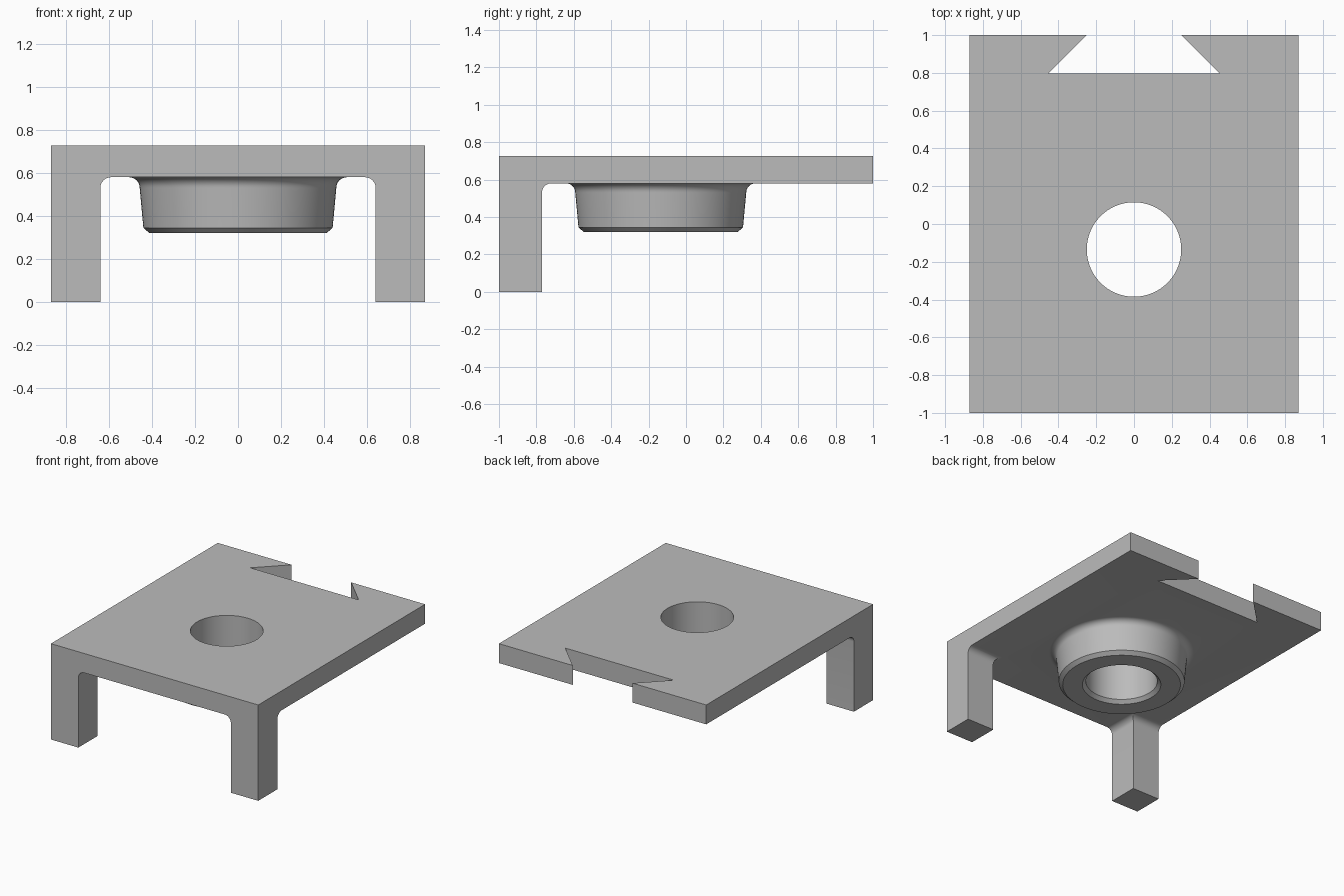
import bpy, bmesh, math

if "Cube" in bpy.data.objects:
    bpy.data.objects.remove(bpy.data.objects["Cube"])

grey = bpy.data.materials.new("plain_grey")
grey.diffuse_color = (0.5, 0.5, 0.5, 1)
grey.use_nodes = True
grey.node_tree.nodes["Principled BSDF"].inputs["Base Color"].default_value = grey.diffuse_color

BOSS_Y = -0.135          # centre of boss and bore
TOP, UNDER = 0.727, 0.58  # plate faces


def loft(name, rings):
    """Closed solid from a stack of matching rings of points, bottom to top."""
    bm = bmesh.new()
    loops = [[bm.verts.new(p) for p in ring] for ring in rings]
    n = len(loops[0])
    for a, b in zip(loops, loops[1:]):
        for i in range(n):
            j = (i + 1) % n
            bm.faces.new((a[i], a[j], b[j], b[i]))
    bm.faces.new(loops[0][::-1])
    bm.faces.new(loops[-1])
    bmesh.ops.recalc_face_normals(bm, faces=bm.faces)
    mesh = bpy.data.meshes.new(name)
    bm.to_mesh(mesh)
    bm.free()
    mesh.materials.append(grey)
    ob = bpy.data.objects.new(name, mesh)
    bpy.context.collection.objects.link(ob)
    return ob


def turned(name, profile, n=96):
    """Round solid about the boss axis from (radius, z) pairs."""
    return loft(name, [[(r * math.cos(2 * math.pi * i / n),
                         BOSS_Y + r * math.sin(2 * math.pi * i / n), z)
                        for i in range(n)] for r, z in profile])


def fillet(radius, steps=8):
    """(outward offset, z) pairs of a concave round ending at the plate."""
    for i in range(steps + 1):
        a = math.pi / 2 * i / steps
        yield radius * (1 - math.cos(a)), UNDER - radius * (1 - math.sin(a))


def combine(target, tool, operation):
    mod = target.modifiers.new(operation, 'BOOLEAN')
    mod.operation, mod.solver, mod.object = operation, 'EXACT', tool
    bpy.context.view_layer.objects.active = target
    bpy.ops.object.modifier_apply(modifier=mod.name)
    bpy.data.objects.remove(tool)


# plate with dovetail notch in the back edge
outline = [(-0.87, -1), (0.87, -1), (0.87, 1), (0.25, 1),
           (0.455, 0.797), (-0.455, 0.797), (-0.25, 1), (-0.87, 1)]
bracket = loft("bracket_plate", [[(x, y, z) for x, y in outline] for z in (UNDER, TOP)])

# front legs with filleted inner sides
sections = [(0, 0)] + list(fillet(0.05)) + [(0.05, 0.65)]
for side in (-1, 1):
    leg = loft("leg", [[(side * 0.87, -1, z), (side * (0.64 - d), -1, z),
                        (side * (0.64 - d), -0.77 + d, z), (side * 0.87, -0.77 + d, z)]
                       for d, z in sections])
    combine(bracket, leg, 'UNION')

# tapered round boss, chamfered below and filleted into the plate
boss = turned("boss", [(0.412, 0.32), (0.44, 0.345)]
              + [(0.457 + d, z) for d, z in fillet(0.05)] + [(0.507, 0.65)])
combine(bracket, boss, 'UNION')

# through bore with chamfered lower mouth
bore = turned("bore", [(0.295, 0.30), (0.25, 0.345), (0.25, 0.9)])
combine(bracket, bore, 'DIFFERENCE')

# smooth the rounds, keep the edges crisp
bpy.ops.object.select_all(action='DESELECT')
bracket.select_set(True)
bpy.context.view_layer.objects.active = bracket
bpy.ops.object.shade_smooth_by_angle(angle=math.radians(25))
